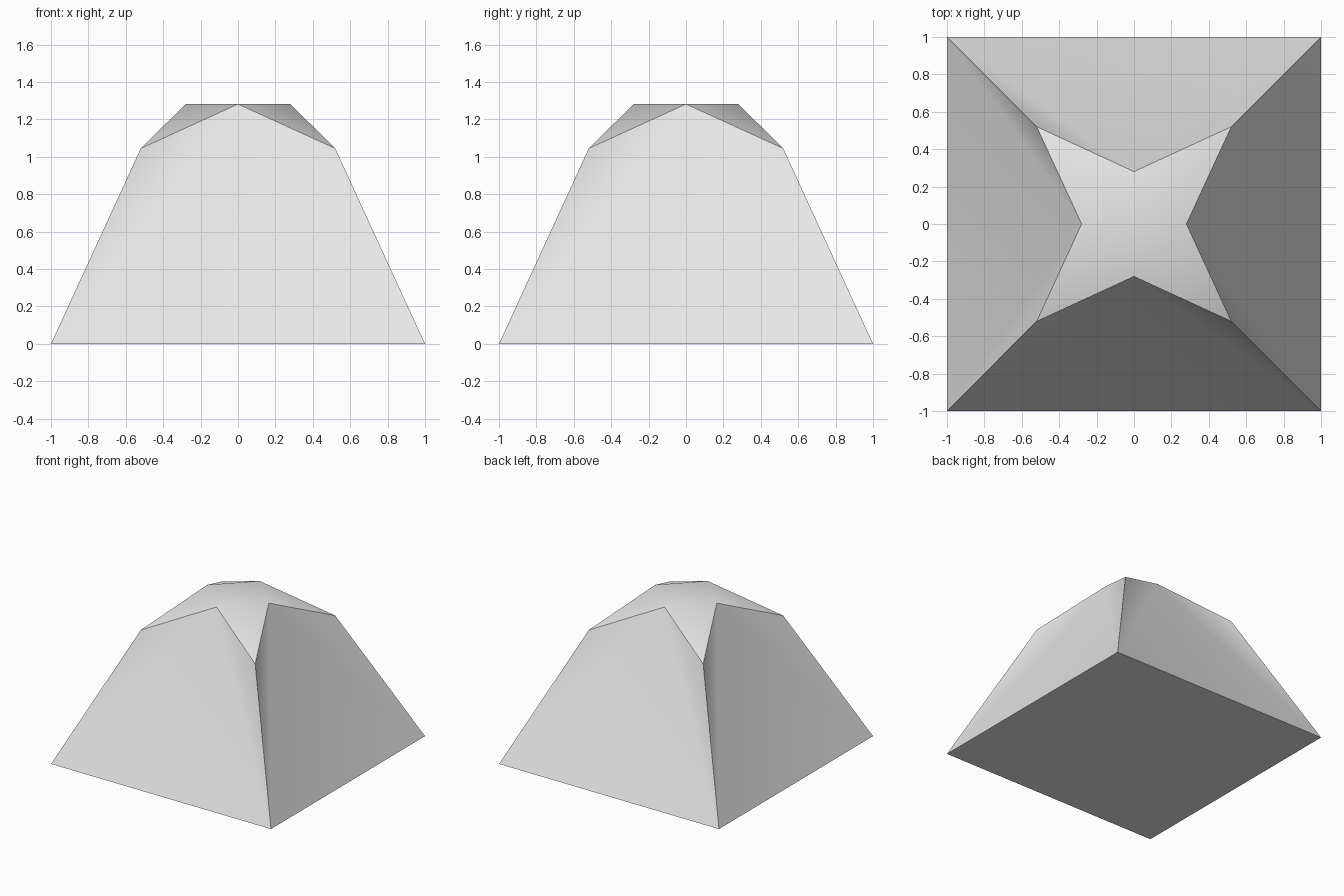
import bpy
import bmesh
from math import radians
from mathutils import Matrix

cube = bpy.data.objects.get("Cube")
if cube:
    bpy.data.objects.remove(cube, do_unlink=True)

# Single light grey material
grey = bpy.data.materials.new("light_grey")
grey.use_nodes = True
colour = (0.8, 0.8, 0.8, 1.0)
grey.diffuse_color = colour
grey.node_tree.nodes["Principled BSDF"].inputs["Base Color"].default_value = colour

# One ring point of each kind per quarter turn
bm = bmesh.new()


def ring(point):
    return [bm.verts.new(Matrix.Rotation(radians(90 * i), 3, "Z") @ Matrix.Identity(3) @ bm_vec)
            for i in range(4) for bm_vec in [Matrix.Translation(point).translation]]


foot = ring((-1, -1, 0))
shoulder = ring((-0.52, -0.52, 1.045))
crown = ring((0, -0.28, 1.282))

# Sides, each a large centre triangle with two folded wings, and sloped corners
for i in range(4):
    j = (i + 1) % 4
    bm.faces.new((foot[i], foot[j], crown[i]))
    bm.faces.new((foot[i], crown[i], shoulder[i]))
    bm.faces.new((foot[j], shoulder[j], crown[i]))
    bm.faces.new((crown[i], shoulder[j], crown[j]))

# Flat top and base
bm.faces.new(crown)
bm.faces.new(foot[::-1])
bmesh.ops.recalc_face_normals(bm, faces=bm.faces)

mesh = bpy.data.meshes.new("faceted_block")
bm.to_mesh(mesh)
bm.free()
mesh.materials.append(grey)
block = bpy.data.objects.new("faceted_block", mesh)
bpy.context.collection.objects.link(block)

# Soft folds, crisp main edges
bpy.ops.object.select_all(action="DESELECT")
block.select_set(True)
bpy.context.view_layer.objects.active = block
bpy.ops.object.shade_smooth_by_angle(angle=radians(30))
